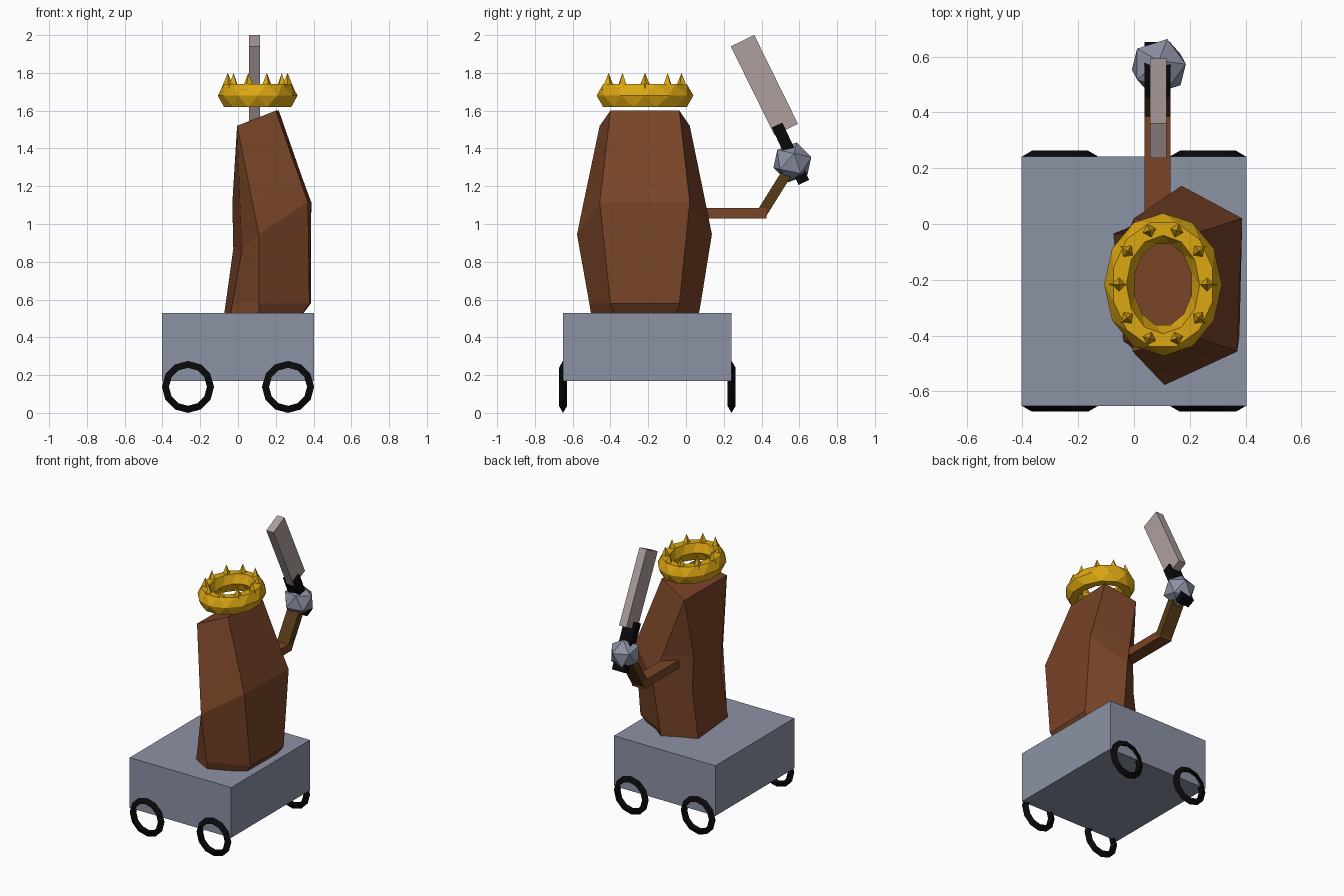
import bpy, bmesh, math
from mathutils import Matrix, Vector

if "Cube" in bpy.data.objects:
    bpy.data.objects.remove(bpy.data.objects["Cube"])


def mat(name, rgb):
    m = bpy.data.materials.new(name)
    m.diffuse_color = (*rgb, 1)
    m.use_nodes = True
    m.node_tree.nodes["Principled BSDF"].inputs["Base Color"].default_value = m.diffuse_color
    return m


BROWN = mat("brown", (0.19, 0.058, 0.021))
DARK_BROWN = mat("dark brown", (0.095, 0.042, 0.008))
GREY = mat("blue grey", (0.262, 0.287, 0.376))
BLACK = mat("black", (0.003, 0.003, 0.003))
STEEL = mat("blade steel", (0.42, 0.35, 0.34))
GOLD = mat("gold", (0.72, 0.39, 0.006))


def finish(name, bm, material):
    bmesh.ops.recalc_face_normals(bm, faces=bm.faces)
    me = bpy.data.meshes.new(name)
    bm.to_mesh(me)
    bm.free()
    me.materials.append(material)
    ob = bpy.data.objects.new(name, me)
    bpy.context.collection.objects.link(ob)
    return ob


def box(name, centre, size, material, tilt=0):
    """Box tilted about x by a number of degrees."""
    bm = bmesh.new()
    m = (Matrix.Translation(centre) @ Matrix.Rotation(math.radians(tilt), 4, 'X')
         @ Matrix.Diagonal((*size, 1)))
    bmesh.ops.create_cube(bm, size=1, matrix=m)
    return finish(name, bm, material)


def loft(bm, rings, triangles=False):
    """Join rings of points; consecutive rings share the same count."""
    vs = [[bm.verts.new(p) for p in r] for r in rings]
    for k in range(len(vs) - 1):
        a, b, n = vs[k], vs[k + 1], len(vs[k])
        for i in range(n):
            j = (i + 1) % n
            if triangles:
                # odd rows are shifted half a step, giving a zigzag of triangles
                if k % 2 == 0:
                    bm.faces.new((a[i], a[j], b[i]))
                    bm.faces.new((a[j], b[j], b[i]))
                else:
                    bm.faces.new((a[i], a[j], b[j]))
                    bm.faces.new((a[i], b[j], b[i]))
            else:
                bm.faces.new((a[i], a[j], b[j], b[i]))
    return vs


# Cart
box("cart", (0, -0.205, 0.348), (0.805, 0.893, 0.36), GREY)

# Wheels: thin triangular-section rings on both ends
for y in (-0.651, 0.241):
    for x in (-0.265, 0.265):
        bpy.ops.mesh.primitive_torus_add(
            major_segments=12, minor_segments=3, major_radius=0.113,
            minor_radius=0.025, location=(x, y, 0.138),
            rotation=(math.pi / 2, 0, 0))
        ob = bpy.context.object
        ob.name = "wheel"
        ob.data.materials.append(BLACK)

# Body: columns run back-, side-, front-, front+, side+, back+
bm = bmesh.new()
top_a, top_b = (-0.005, -0.457, 1.52), (0.0, 0.02, 1.52)
rings = loft(bm, [
    [(-0.045, -0.42, 0.48), (0.11, -0.495, 0.48), (0.31, -0.37, 0.48),
     (0.31, -0.065, 0.48), (0.15, 0.06, 0.48), (-0.08, -0.035, 0.48)],
    [(-0.03, -0.42, 0.58), (0.11, -0.512, 0.58), (0.378, -0.40, 0.58),
     (0.386, -0.035, 0.58), (0.153, 0.078, 0.58), (-0.065, -0.035, 0.58)],
    [(0.02, -0.42, 0.86), (0.11, -0.577, 0.945), (0.37, -0.457, 1.115),
     (0.388, 0.02, 1.115), (0.17, 0.137, 0.945), (-0.025, -0.035, 0.87)],
    [(0.01, -0.433, 1.12), (0.075, -0.541, 1.12), (0.325, -0.441, 1.245),
     (0.34, 0.005, 1.245), (0.12, 0.102, 1.12), (-0.03, -0.045, 1.11)],
    [top_a, top_a, (0.20, -0.40, 1.6), (0.216, -0.035, 1.6), top_b, top_b],
])
bm.faces.new(rings[0])
bm.faces.new(rings[-1])
bmesh.ops.remove_doubles(bm, verts=bm.verts, dist=0.0005)
finish("body", bm, BROWN)

# Arm, hand and sword
box("upper_arm", (0.085, 0.225, 1.057), (0.093, 0.40, 0.056), BROWN)
box("forearm", (0.085, 0.475, 1.175), (0.093, 0.056, 0.30), DARK_BROWN, -32)
bm = bmesh.new()
bmesh.ops.create_icosphere(
    bm, subdivisions=1, radius=0.108,
    matrix=Matrix.Translation((0.089, 0.563, 1.326)) @ Matrix.Rotation(math.radians(-12), 4, 'X'))
finish("hand", bm, GREY)
box("sword_handle", (0.085, 0.553, 1.372), (0.093, 0.062, 0.335), BLACK, 25)
box("sword_blade", (0.087, 0.415, 1.735), (0.058, 0.138, 0.525), STEEL, 26.2)

# Crown: faceted oval ring with hexagonal section
CX, CY, CZ, RX, RY = 0.104, -0.217, 1.68, 0.158, 0.203
N = 12
rows = []
for k in range(7):
    a = math.radians(60 * k)
    out, up = 0.053 * math.cos(a), 0.07 * math.sin(a)
    row = []
    for i in range(N):
        t = math.tau * (i + (0.5 if k % 2 else 0)) / N
        row.append((CX + (RX + out) * math.cos(t), CY + (RY + out) * math.sin(t), CZ + up))
    rows.append(row)
bm = bmesh.new()
loft(bm, rows, triangles=True)
bmesh.ops.remove_doubles(bm, verts=bm.verts, dist=0.0005)
finish("crown_ring", bm, GOLD)

# Crown spikes
bm = bmesh.new()
for i in range(10):
    t = math.tau * i / 10
    p = Vector((CX + RX * math.cos(t), CY + RY * math.sin(t), 1.755))
    bmesh.ops.create_cone(bm, cap_ends=True, segments=4, radius1=0.037, radius2=0,
                          depth=0.09, matrix=Matrix.Translation(p) @ Matrix.Rotation(t, 4, 'Z'))
finish("crown_spikes", bm, GOLD)
